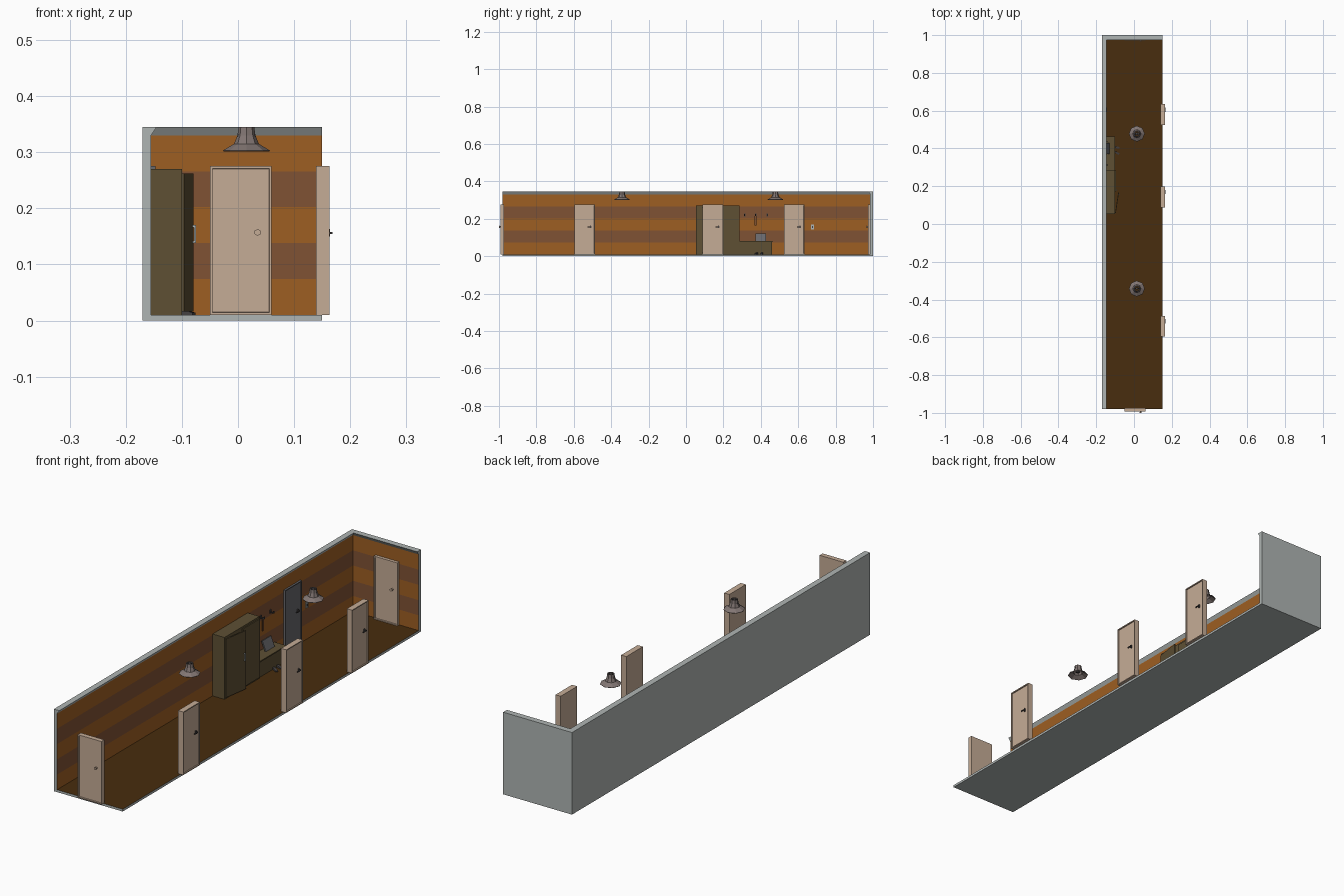
import bpy, bmesh, math
from mathutils import Matrix, Vector

if "Cube" in bpy.data.objects:
    bpy.data.objects.remove(bpy.data.objects["Cube"], do_unlink=True)


def material(name, rgb):
    lin = [((c / 255 + 0.055) / 1.055) ** 2.4 for c in rgb]
    m = bpy.data.materials.new(name)
    m.use_nodes = True
    m.diffuse_color = (*lin, 1)
    m.node_tree.nodes["Principled BSDF"].inputs["Base Color"].default_value = (*lin, 1)
    return m


PLASTER = material("grey plaster", (175, 181, 179))
ORANGE = material("orange wallpaper", (158, 94, 34))
BROWN = material("brown wallpaper", (128, 82, 52))
FLOOR = material("dark floorboard", (72, 45, 14))
TAN = material("tan door wood", (197, 172, 150))
OLIVE = material("olive cabinet wood", (94, 80, 52))
SHADE = material("warm grey lamp", (130, 118, 115))
DARK = material("dark grey door", (104, 104, 108))
METAL = material("dark metal", (70, 66, 66))


def finish(name, bm, mats):
    bmesh.ops.recalc_face_normals(bm, faces=bm.faces)
    me = bpy.data.meshes.new(name)
    bm.to_mesh(me)
    bm.free()
    for m in mats:
        me.materials.append(m)
    ob = bpy.data.objects.new(name, me)
    bpy.context.collection.objects.link(ob)
    return ob


def add_box(bm, lo, hi):
    lo, hi = Vector(lo), Vector(hi)
    mat = Matrix.Translation((lo + hi) / 2) @ Matrix.Diagonal((*(hi - lo), 1))
    return bmesh.ops.create_cube(bm, size=1, matrix=mat)["verts"]


def box(name, lo, hi, mat):
    bm = bmesh.new()
    add_box(bm, lo, hi)
    return finish(name, bm, [mat])


# Floor slab with a dark top
floor = box("floor", (-0.17, -0.98, 0), (0.15, 1, 0.01), PLASTER)
floor.data.materials.append(FLOOR)
for p in floor.data.polygons:
    p.material_index = int(p.normal.z > 0.5)

# Walls: one section with cornice, swept round the corner
TOP, BAND, THICK = 0.345, 0.064, 0.015
section = [(0, 0.0)] + [(THICK, 0.01 + i * BAND) for i in range(6)] + [(0.025, TOP), (0, TOP)]
bm = bmesh.new()
rings = []
for place in (lambda d: (-0.17 + d, -0.98), lambda d: (-0.17 + d, 1 - d), lambda d: (0.15, 1 - d)):
    rings.append([bm.verts.new((*place(d), z)) for d, z in section])
count = len(section)
for a, b in zip(rings, rings[1:]):
    for i in range(count):
        j = (i + 1) % count
        f = bm.faces.new((a[i], a[j], b[j], b[i]))
        if 1 <= i <= 5:
            f.material_index = 1 if i % 2 else 2
bm.faces.new(rings[0])
bm.faces.new(rings[-1])
finish("walls", bm, [PLASTER, ORANGE, BROWN])


# Doors: a slab whose front face has a sunken panel
def door(name, x, y, turn, mat, thick, lever):
    bm = bmesh.new()
    add_box(bm, (-0.055, 0, 0.01), (0.055, thick, 0.275))
    bm.normal_update()
    front = [f for f in bm.faces if f.normal.y < -0.5]
    bmesh.ops.inset_region(bm, faces=front, thickness=0.006)
    bmesh.ops.inset_region(bm, faces=front, thickness=0.001, depth=-0.004)
    place = Matrix.Translation((x, y, 0)) @ Matrix.Rotation(turn, 4, 'Z')
    finish(name, bm, [mat]).matrix_world = place
    bm = bmesh.new()
    if lever:
        add_box(bm, (0.028, -0.001, 0.15), (0.034, 0.005, 0.163))
        add_box(bm, (0.015, -0.005, 0.154), (0.037, -0.001, 0.158))
    else:
        spot = Matrix.Translation((0.03, -0.001, 0.157)) @ Matrix.Rotation(math.pi / 2, 4, 'X')
        bmesh.ops.create_cone(bm, cap_ends=True, segments=6, radius1=0.004, radius2=0.006,
                              depth=0.012, matrix=spot)
    finish(name + "_handle", bm, [METAL if lever else TAN]).matrix_world = place


QUARTER = math.pi / 2
door("front_door", 0.005, -0.993, 0, TAN, 0.02, False)
door("back_door", 0.005, 0.972, 0, TAN, 0.02, False)
for i, y in enumerate((-0.541, 0.143, 0.579)):
    door(f"side_door_{i + 1}", 0.163, y, QUARTER, TAN, 0.024, True)
door("grey_wall_door", -0.147, 0.579, QUARTER, DARK, 0.015, True)

# Wardrobe with one closed door and one ajar
box("wardrobe", (-0.155, 0.053, 0.01), (-0.1, 0.286, 0.27), OLIVE)
for name, hinge, end, turn in (("wardrobe_door_left", 0.283, -0.112, 0),
                               ("wardrobe_door_right", 0.058, 0.11, -0.15)):
    parts = [box(name, (0, min(0, end), 0.016), (0.004, max(0, end), 0.262), OLIVE)]
    y = end * 0.92
    bm = bmesh.new()
    add_box(bm, (0.007, y - 0.002, 0.138), (0.01, y + 0.002, 0.17))
    for z in (0.138, 0.166):
        add_box(bm, (0.003, y - 0.002, z), (0.008, y + 0.002, z + 0.004))
    parts.append(finish(name + "_handle", bm, [PLASTER]))
    for ob in parts:
        ob.matrix_world = Matrix.Translation((-0.1, hinge, 0)) @ Matrix.Rotation(turn, 4, 'Z')

# Low chest with a leaning frame on it
box("low_chest", (-0.155, 0.286, 0.01), (-0.104, 0.46, 0.075), OLIVE)
box("chest_top", (-0.155, 0.286, 0.075), (-0.1, 0.463, 0.08), OLIVE)
frame = box("leaning_frame", (-0.003, -0.029, 0), (0.003, 0.029, 0.044), DARK)
frame.matrix_world = Matrix.Translation((-0.132, 0.4, 0.08)) @ Matrix.Rotation(-0.4, 4, 'Y')

# Pair of shoes
for i, y in enumerate((0.375, 0.405)):
    bm = bmesh.new()
    verts = add_box(bm, (-0.014, -0.005, 0.01), (0.011, 0.005, 0.02))
    for v in verts:
        if v.co.x > 0 and v.co.z > 0.015:
            v.co.z = 0.014
    shoe = finish(f"shoe_{i + 1}", bm, [METAL])
    shoe.matrix_world = Matrix.Translation((-0.088, y, 0)) @ Matrix.Rotation(-0.5 + 0.3 * i, 4, 'Z')

# Wall hooks, a hanging shoehorn and a switch
for i, y in enumerate((0.313, 0.372, 0.435)):
    bm = bmesh.new()
    add_box(bm, (-0.156, y - 0.004, 0.213), (-0.152, y + 0.004, 0.227))
    add_box(bm, (-0.153, y - 0.002, 0.215), (-0.138, y + 0.002, 0.219))
    add_box(bm, (-0.14, y - 0.002, 0.215), (-0.137, y + 0.002, 0.225))
    finish(f"hook_{i + 1}", bm, [METAL])
box("hanging_shoehorn", (-0.146, 0.367, 0.165), (-0.142, 0.377, 0.215), BROWN)
box("light_switch", (-0.156, 0.668, 0.143), (-0.151, 0.684, 0.168), PLASTER)
box("switch_rocker", (-0.152, 0.673, 0.151), (-0.149, 0.679, 0.16), METAL)

# Ceiling lamps: open eight-sided flared shades with a rod
profile = [(0.014, 0.345), (0.016, 0.33), (0.022, 0.315), (0.042, 0.303)]
for i, y in enumerate((-0.342, 0.478)):
    bm = bmesh.new()
    rings = [[bm.verts.new((r * math.cos(k * math.pi / 4), r * math.sin(k * math.pi / 4), z))
              for k in range(8)] for r, z in profile]
    for a, b in zip(rings, rings[1:]):
        for k in range(8):
            n = (k + 1) % 8
            bm.faces.new((a[k], a[n], b[n], b[k]))
    shade = finish(f"lamp_shade_{i + 1}", bm, [SHADE])
    shade.location = (0.015, y, 0)
    solid = shade.modifiers.new("thickness", 'SOLIDIFY')
    solid.thickness = 0.002
    bm = bmesh.new()
    add_box(bm, (-0.006, -0.006, 0.315), (0.006, 0.006, 0.344))
    add_box(bm, (-0.016, -0.003, 0.328), (0.016, 0.003, 0.332))
    finish(f"lamp_rod_{i + 1}", bm, [METAL]).location = (0.015, y, 0)
